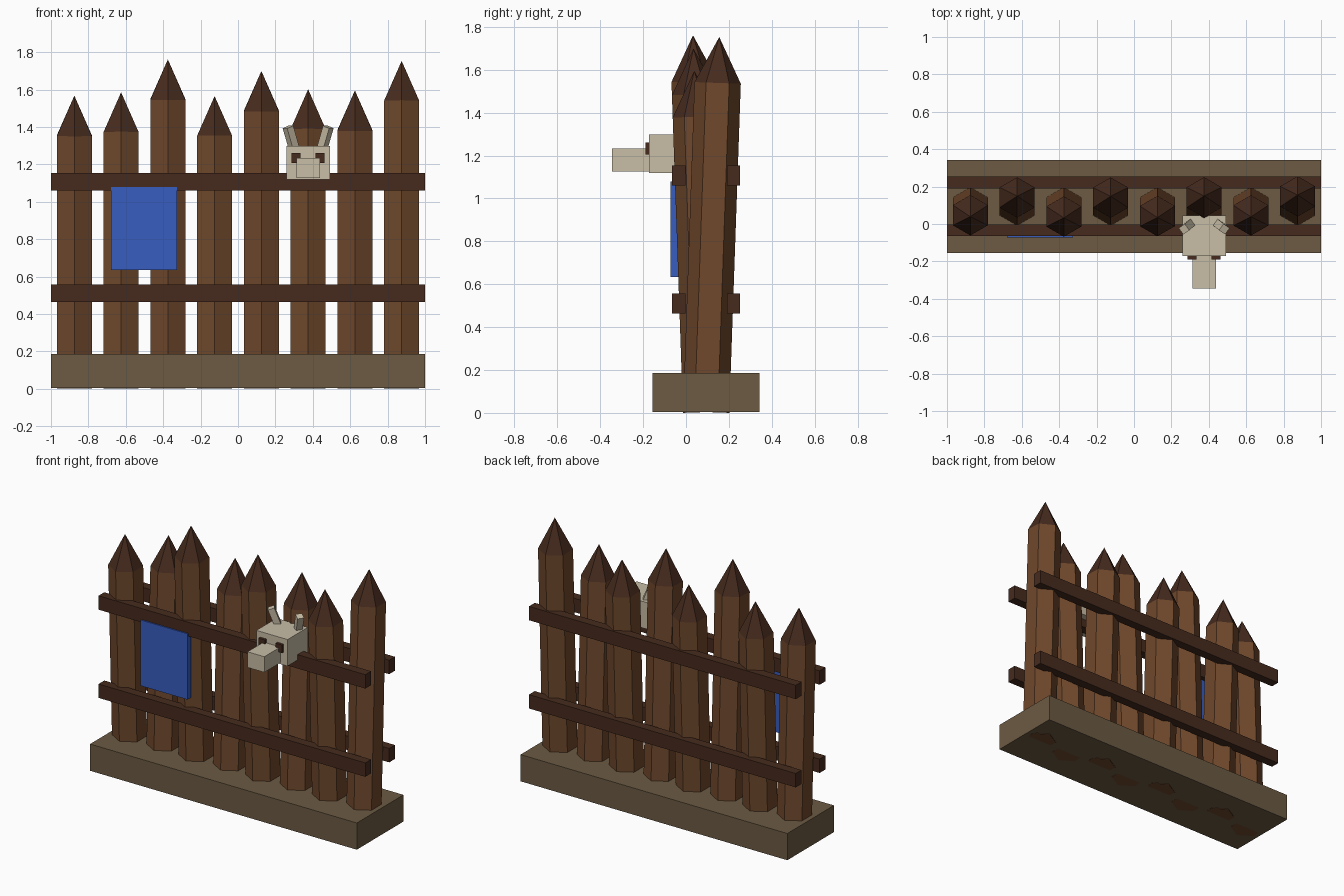
import bpy
from math import radians
from mathutils import Vector, Matrix

if "Cube" in bpy.data.objects:
    bpy.data.objects.remove(bpy.data.objects["Cube"])


def material(name, r, g, b):
    m = bpy.data.materials.new(name)
    m.diffuse_color = (r, g, b, 1)
    m.use_nodes = True
    m.node_tree.nodes["Principled BSDF"].inputs["Base Color"].default_value = m.diffuse_color
    return m


WOOD = material("wood", 0.16, 0.065, 0.025)
DARK = material("dark_wood", 0.062, 0.024, 0.013)
EARTH = material("earth", 0.15, 0.103, 0.056)
BONE = material("bone", 0.58, 0.51, 0.38)
BLUE = material("blue_cloth", 0.04, 0.11, 0.53)


def box(name, x, y, z, mat):
    """Box from (min, max) ranges on each axis."""
    bpy.ops.mesh.primitive_cube_add(size=1)
    o = bpy.context.object
    o.name = name
    lo, hi = Vector((x[0], y[0], z[0])), Vector((x[1], y[1], z[1]))
    o.data.transform(Matrix.Diagonal((*(hi - lo), 1)))
    o.location = (lo + hi) / 2
    o.data.materials.append(mat)
    return o


def hex_part(name, r_top, z0, z1, pivot, tilt, mat):
    """Six-sided post or point, tilted about a pivot on the ground."""
    bpy.ops.mesh.primitive_cone_add(vertices=6, radius1=0.108, radius2=r_top, depth=z1 - z0)
    o = bpy.context.object
    o.name = name
    o.data.transform(Matrix.Translation((0, 0, (z0 + z1) / 2)))
    o.location = pivot
    o.rotation_euler.x = tilt
    o.data.materials.append(mat)


# Earth base
MID_Y, GROUND = 0.094, 0.004
box("base", (-1, 1), (-0.156, 0.343), (GROUND, 0.185), EARTH)

# Sharpened posts leaning alternately forward and back
tops = [1.354, 1.372, 1.548, 1.352, 1.486, 1.388, 1.382, 1.54]
for i, top in enumerate(tops):
    pivot = (-0.875 + 0.25 * i, MID_Y, GROUND)
    tilt = radians(2 if i % 2 == 0 else -2)
    hex_part(f"post_{i + 1}", 0.108, 0, top - GROUND, pivot, tilt, WOOD)
    hex_part(f"post_point_{i + 1}", 0, top - GROUND, top + 0.21, pivot, tilt, DARK)

# Rails on both sides
for level, z in (("lower", 0.51), ("upper", 1.108)):
    for side, y in (("front", -0.034), ("back", 0.222)):
        box(f"{level}_{side}_rail", (-1, 1), (y - 0.031, y + 0.031), (z - 0.047, z + 0.047), DARK)

# Cloth panel
box("cloth_panel", (-0.679, -0.327), (-0.073, -0.035), (0.634, 1.08), BLUE)

# Animal skull
SX = 0.375
box("skull", (SX - 0.117, SX + 0.117), (-0.172, 0.045), (1.118, 1.298), BONE)
box("snout", (SX - 0.063, SX + 0.063), (-0.344, -0.15), (1.127, 1.233), BONE)
for side, s in (("left", -1), ("right", 1)):
    ex = SX + s * 0.064
    box(f"{side}_eye", (ex - 0.024, ex + 0.024), (-0.19, -0.16), (1.206, 1.26), DARK)
    # Horns lean outward and forward
    horn = box(f"{side}_horn", (-0.021, 0.021), (-0.021, 0.021), (-0.07, 0.07), BONE)
    base, tip = Vector((SX + s * 0.072, 0.002, 1.275)), Vector((SX + s * 0.106, -0.026, 1.393))
    lean = Vector((0, 0, 1)).rotation_difference(tip - base)
    horn.location = (base + tip) / 2
    horn.rotation_euler = (lean.to_matrix() @ Matrix.Rotation(radians(-s * 35), 3, "Z")).to_euler()
